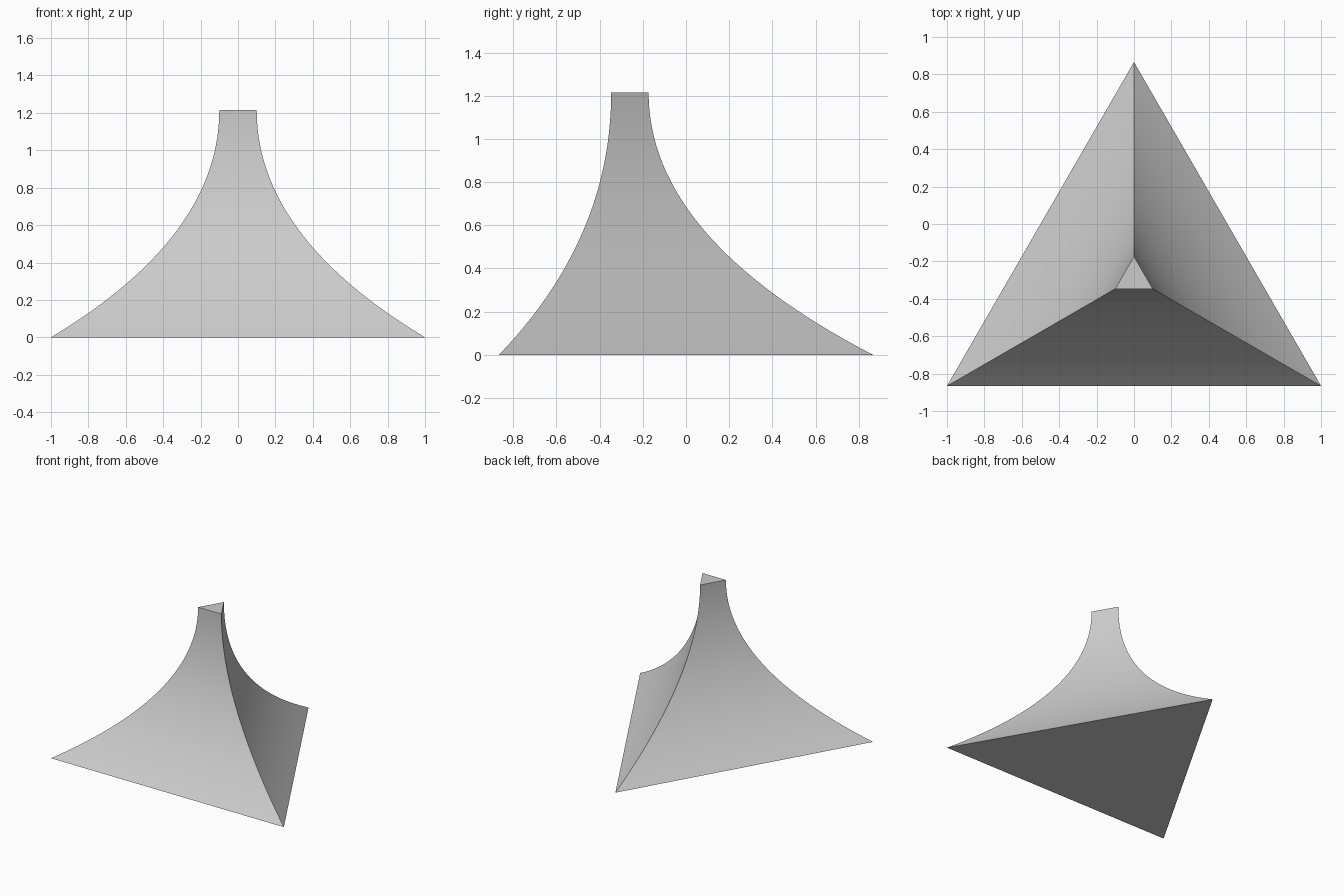
import bpy, bmesh, math

cube = bpy.data.objects.get("Cube")
if cube:
    bpy.data.objects.remove(cube, do_unlink=True)

HEIGHT = 1.215      # total height
SHOULDER = 0.54     # height of the curve's control point
BASE, TOP = 1.0, 0.1  # half side lengths of the triangles
STEPS = 32
CENTRE_Y = BASE * (1 / math.sqrt(3) - math.sqrt(3) / 2)

grey = bpy.data.materials.new("light grey")
grey.use_nodes = True
colour = (0.6, 0.6, 0.6, 1)
grey.diffuse_color = colour
grey.node_tree.nodes["Principled BSDF"].inputs["Base Color"].default_value = colour


def triangle(bm, half_side, z):
    """Equilateral triangle ring with one corner pointing to the back."""
    radius = 2 * half_side / math.sqrt(3)
    angles = [math.pi / 2 + i * math.tau / 3 for i in range(3)]
    return [bm.verts.new((radius * math.cos(a), CENTRE_Y + radius * math.sin(a), z))
            for a in angles]


# Flared three-sided body: triangles lofted along a quadratic curve
bm = bmesh.new()
rings = []
for i in range(STEPS + 1):
    t = i / STEPS
    half_side = TOP + (BASE - TOP) * (1 - t) ** 2
    z = 2 * t * (1 - t) * SHOULDER + t * t * HEIGHT
    rings.append(triangle(bm, half_side, z))
for low, high in zip(rings, rings[1:]):
    for k in range(3):
        n = (k + 1) % 3
        bm.faces.new((low[k], low[n], high[n], high[k]))

# Flat underside and flat tip
bm.faces.new(reversed(rings[0]))
bm.faces.new(rings[-1])

mesh = bpy.data.meshes.new("flared_pyramid")
bm.to_mesh(mesh)
bm.free()
mesh.materials.append(grey)
body = bpy.data.objects.new("flared_pyramid", mesh)
bpy.context.collection.objects.link(body)

# Smooth curved sides, crisp corners
bpy.ops.object.select_all(action="DESELECT")
body.select_set(True)
bpy.context.view_layer.objects.active = body
bpy.ops.object.shade_smooth_by_angle(angle=math.radians(30))
